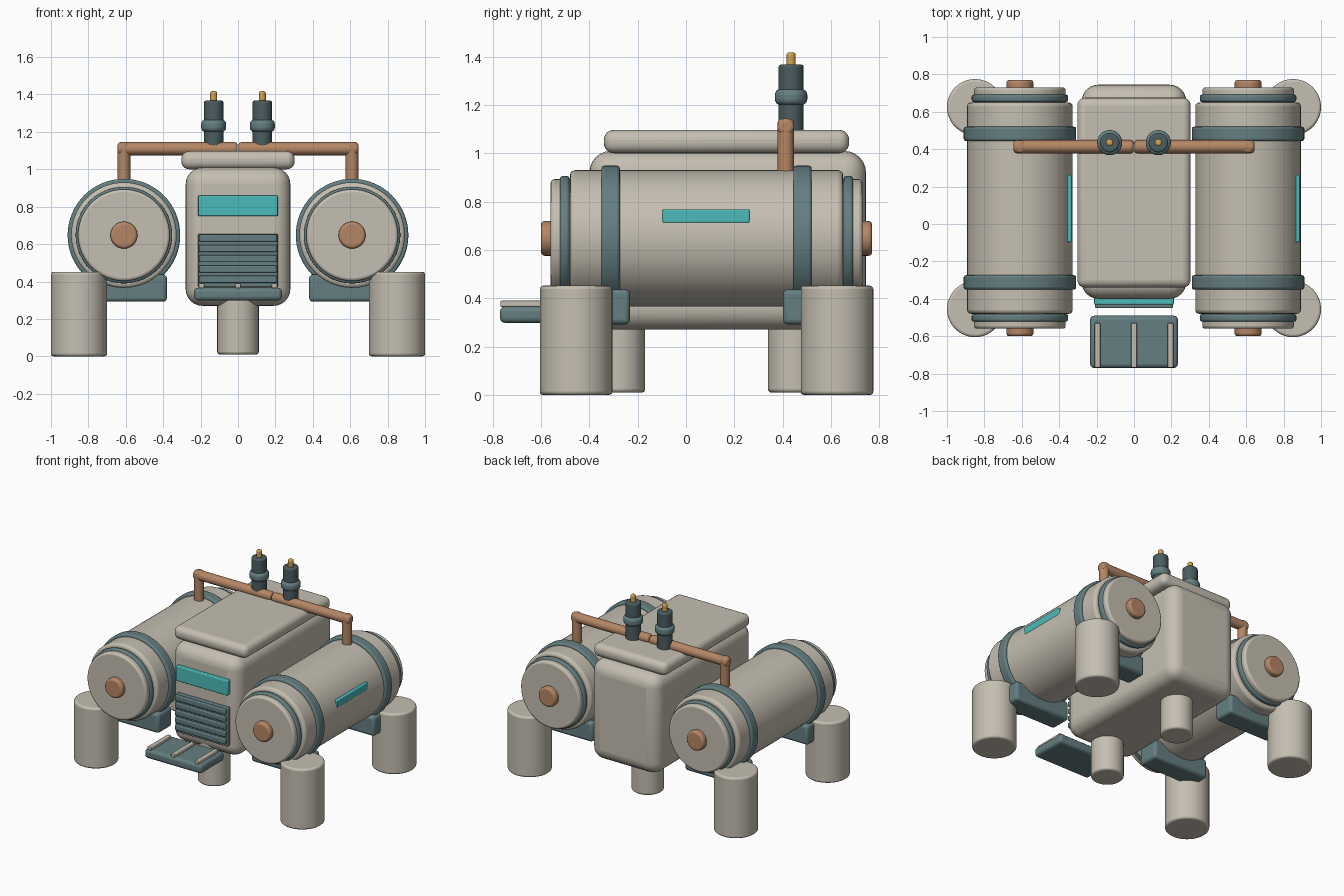
import bpy, math
from mathutils import Vector

if "Cube" in bpy.data.objects:
    bpy.data.objects.remove(bpy.data.objects["Cube"])


def material(name, rgb):
    m = bpy.data.materials.new(name)
    m.diffuse_color = (*rgb, 1)
    m.use_nodes = True
    m.node_tree.nodes["Principled BSDF"].inputs["Base Color"].default_value = m.diffuse_color
    return m


CREAM = material("cream", (0.56, 0.52, 0.44))
TEAL = material("dark_teal", (0.13, 0.21, 0.22))
SLATE = material("slate", (0.07, 0.11, 0.12))
COPPER = material("copper", (0.46, 0.24, 0.13))
GLOW = material("cyan", (0.07, 0.50, 0.49))
GOLD = material("gold", (0.65, 0.36, 0.08))


def finish(name, mat, bevel, segments):
    ob = bpy.context.object
    ob.name = name
    ob.data.materials.append(mat)
    bpy.ops.object.transform_apply(location=False, rotation=True, scale=True)
    if bevel:
        mod = ob.modifiers.new("bevel", 'BEVEL')
        mod.width = bevel
        mod.segments = segments
        mod.limit_method = 'ANGLE'
        mod.angle_limit = math.radians(40)
    bpy.ops.object.shade_smooth_by_angle(angle=math.radians(40))
    return ob


def box(name, x, y, z, mat, bevel=0.01, segments=3):
    """Rounded box from (min, max) ranges."""
    bpy.ops.mesh.primitive_cube_add(size=1, location=[(a + b) / 2 for a, b in (x, y, z)])
    bpy.context.object.scale = [b - a for a, b in (x, y, z)]
    return finish(name, mat, bevel, segments)


def rod(name, p, q, r, mat, bevel=0.01, segments=3, sides=48):
    """Cylinder between two points."""
    p, q = Vector(p), Vector(q)
    bpy.ops.mesh.primitive_cylinder_add(vertices=sides, radius=r, depth=(q - p).length,
                                        location=(p + q) / 2)
    bpy.context.object.rotation_euler = (q - p).to_track_quat('Z', 'Y').to_euler()
    return finish(name, mat, bevel, segments)


# Central body and lid
box("body", (-0.28, 0.28), (-0.40, 0.745), (0.27, 1.01), CREAM, 0.09, 6)
box("lid", (-0.303, 0.303), (-0.34, 0.675), (1.0, 1.097), CREAM, 0.042, 5)

# Front visor and grille
box("visor", (-0.213, 0.213), (-0.43, -0.39), (0.75, 0.86), GLOW, 0.006)
box("grille_back", (-0.213, 0.213), (-0.43, -0.39), (0.37, 0.655), TEAL, 0.006)
for i in range(5):
    z = 0.412 + i * 0.055
    box("grille_slat", (-0.208, 0.208), (-0.45, -0.42), (z - 0.019, z + 0.019), TEAL, 0.006)

# Front step with raised strips
box("step", (-0.235, 0.235), (-0.77, -0.49), (0.298, 0.367), TEAL, 0.022)
for x in (-0.195, 0, 0.195):
    box("step_strip", (x - 0.015, x + 0.015), (-0.768, -0.53), (0.365, 0.39), CREAM, 0.005)

MID = 0.085   # y centre shared by tanks and supports
TZ = 0.648    # tank axis height
for s in (-1, 1):
    tx = s * 0.61

    def along(name, y0, y1, r, mat, bevel):
        rod(name, (tx, y0, TZ), (tx, y1, TZ), r, mat, bevel, 3, 64)

    # Tank with stepped ends
    along("tank", MID - 0.565, MID + 0.565, 0.282, CREAM, 0.02)
    along("tank_end", MID - 0.645, MID + 0.645, 0.245, CREAM, 0.015)
    along("tank_hub", MID - 0.685, MID + 0.685, 0.072, COPPER, 0.015)
    box("tank_light", (tx + 0.25, tx + 0.276), (MID - 0.182, MID + 0.178),
        (0.712, 0.768), GLOW, 0.006)

    for e in (-1, 1):
        # Bands round the tank
        y = MID + e * 0.587
        along("end_band", y - 0.02, y + 0.02, 0.258, TEAL, 0.012)
        y = MID + e * 0.397
        along("tank_band", y - 0.038, y + 0.038, 0.301, TEAL, 0.012)
        # Cradle under the tank and its outer leg
        box("cradle", (tx - 0.23, tx + 0.23), (y - 0.08, y + 0.08), (0.292, 0.437), TEAL, 0.02)
        y = MID + e * 0.54
        rod("outer_leg", (s * 0.85, y, 0), (s * 0.85, y, 0.452), 0.15, CREAM, 0.014, 3, 64)

    # Copper pipe from the tank to the lid
    rod("pipe_riser", (tx, 0.413, 0.85), (tx, 0.413, 1.143), 0.034, COPPER, 0.016, 3, 32)
    rod("pipe_run", (s * 0.644, 0.413, 1.11), (s * 0.002, 0.413, 1.11), 0.035, COPPER, 0.016, 3, 32)

    # Exhaust stack
    sx, sy = s * 0.13, 0.435
    rod("stack", (sx, sy, 1.08), (sx, sy, 1.367), 0.052, SLATE, 0.01)
    rod("stack_collar", (sx, sy, 1.2), (sx, sy, 1.266), 0.067, TEAL, 0.024, 5)
    rod("stack_tip", (sx, sy, 1.34), (sx, sy, 1.418), 0.019, GOLD, 0.012, 4, 24)

# Centre legs under the body
for e in (-1, 1):
    y = MID + e * 0.365
    rod("centre_leg", (0, y, 0.01), (0, y, 0.34), 0.111, CREAM, 0.014)
